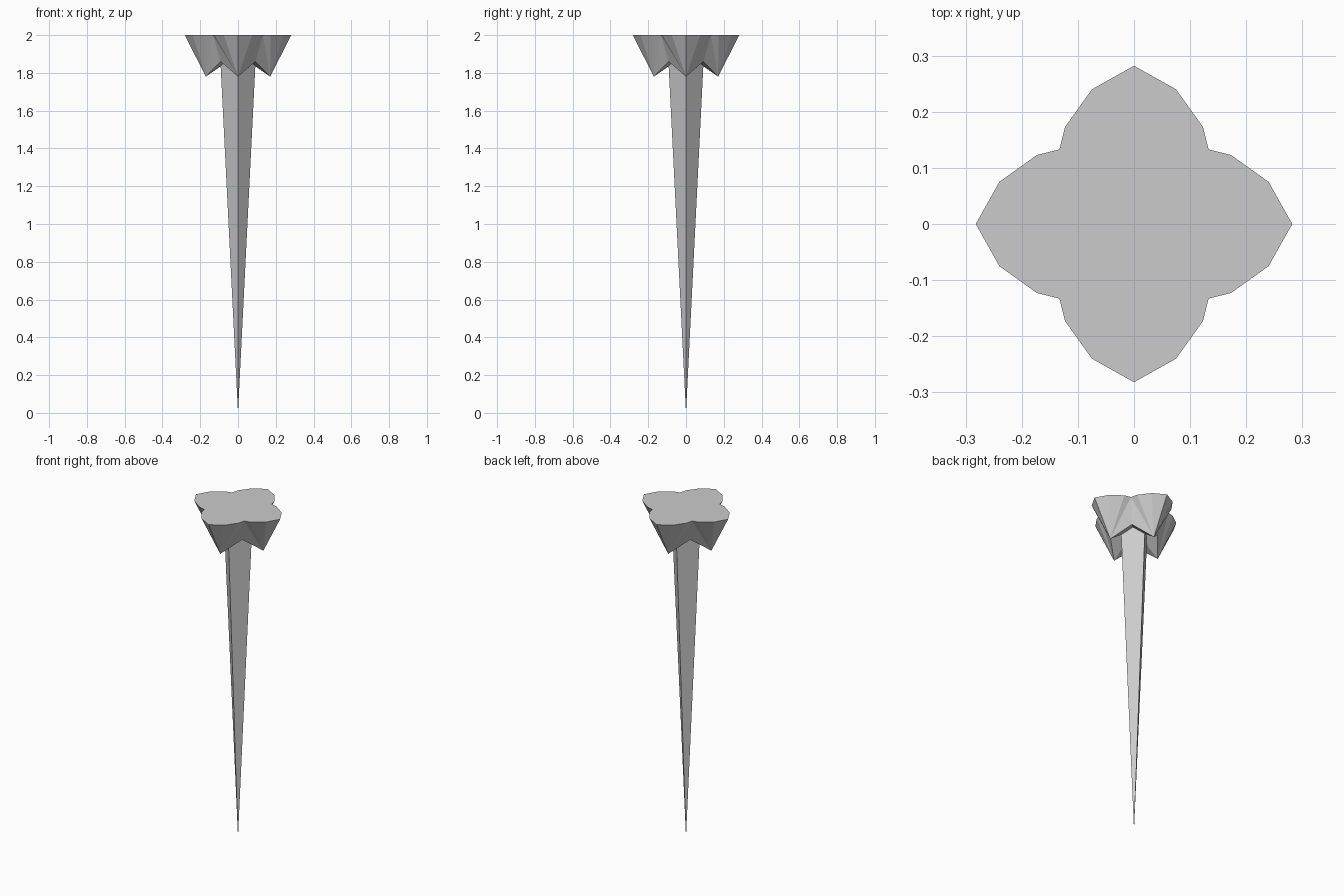
import bpy
from mathutils import Matrix, Vector
from math import pi

if "Cube" in bpy.data.objects:
    bpy.data.objects.remove(bpy.data.objects["Cube"])

TOP = 2.0


def make_object(name, verts, faces):
    mesh = bpy.data.meshes.new(name)
    mesh.from_pydata(verts, [], faces)
    mesh.update()
    obj = bpy.data.objects.new(name, mesh)
    bpy.context.collection.objects.link(obj)
    return obj


def quarter_turns(points):
    """Repeat points at 0, 90, 180 and 270 degrees about z."""
    return [Matrix.Rotation(k * pi / 2, 3, 'Z') @ Vector(p)
            for k in range(4) for p in points]


# Spike: upside-down four-sided pyramid with its corners on the axes
verts = [Vector((0, 0, 0))] + quarter_turns([(0.096, 0, 1.92)])
faces = [(0, (k + 1) % 4 + 1, k + 1) for k in range(4)] + [(1, 2, 3, 4)]
make_object("spike", verts, faces)

# Crown: four faceted petals, each fanning up from a low point to a flat top
rim = [(0.133, -0.133, TOP), (0.173, -0.123, TOP), (0.24, -0.075, TOP),
       (0.282, 0, TOP), (0.24, 0.075, TOP), (0.173, 0.123, TOP)]
tip = (0.17, 0, 1.78)
valley = (0.092, -0.092, 1.86)
petal = rim + [tip, valley]
n = len(petal)
verts = quarter_turns(petal) + [Vector((0, 0, 1.90))]
hub = len(verts) - 1
faces = []
for k in range(4):
    b, nxt = k * n, ((k + 1) % 4) * n
    low, v0, v1 = b + 6, b + 7, nxt + 7
    edge = [b + i for i in range(6)] + [nxt]
    # outer facets
    faces += [(low, edge[i], edge[i + 1]) for i in range(6)]
    # facets running down into the valleys
    faces += [(low, v0, edge[0]), (low, edge[-1], v1)]
    # underside
    faces += [(low, hub, v0), (low, v1, hub)]
# flat top
faces.append([k * n + i for k in range(4) for i in range(6)])
make_object("petal_crown", verts, faces)
